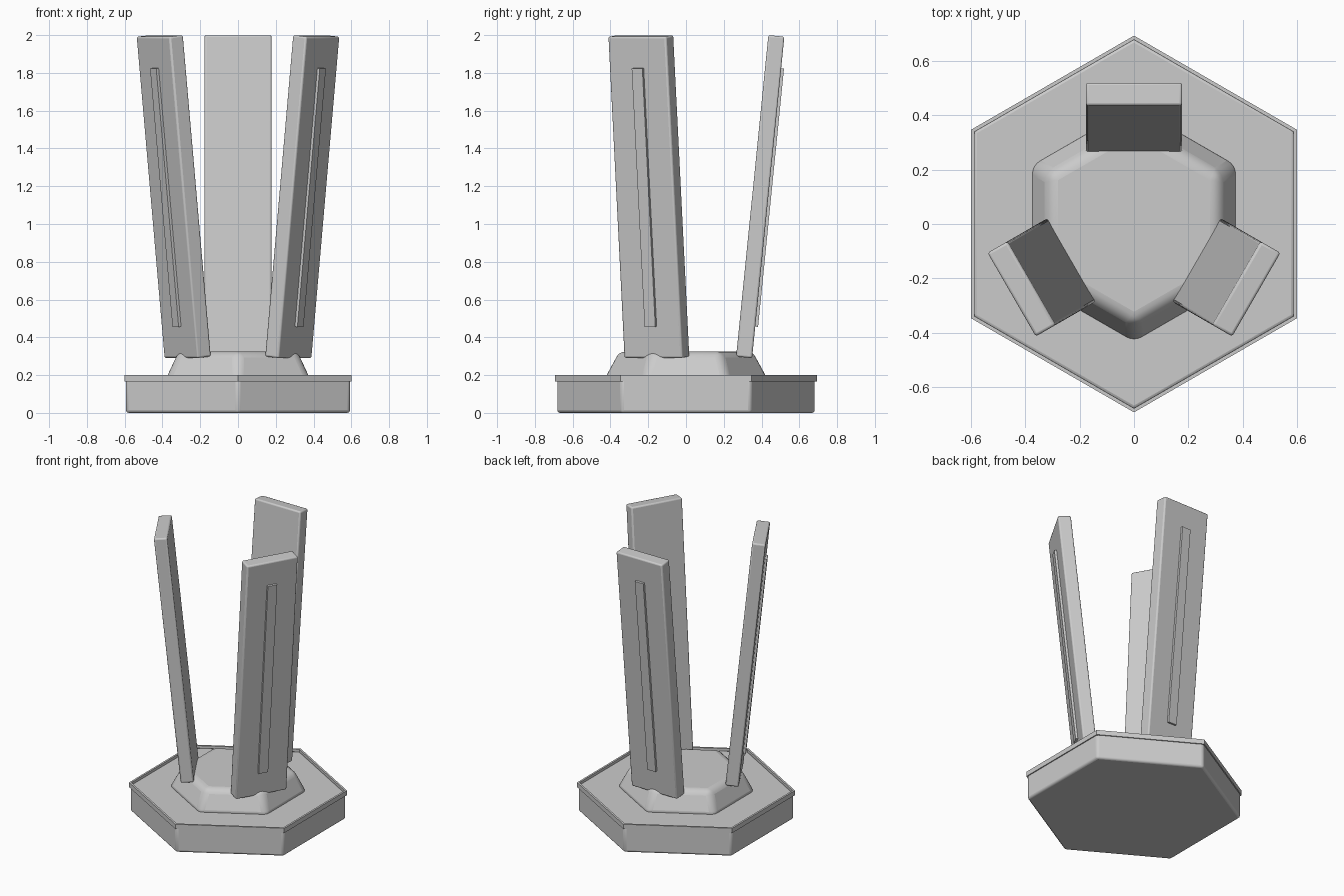
import bpy, bmesh, math
from mathutils import Matrix

cube = bpy.data.objects.get("Cube")
if cube:
    bpy.data.objects.remove(cube)

grey = bpy.data.materials.new("light grey")
grey.use_nodes = True
COLOUR = (0.6, 0.6, 0.6, 1)
grey.diffuse_color = COLOUR
grey.node_tree.nodes["Principled BSDF"].inputs["Base Color"].default_value = COLOUR


def finish(name, bm, bevel=0.0, segments=3):
    """Turn a bmesh into a bevelled, smooth-shaded object."""
    bmesh.ops.recalc_face_normals(bm, faces=bm.faces)
    mesh = bpy.data.meshes.new(name)
    bm.to_mesh(mesh)
    bm.free()
    mesh.materials.append(grey)
    obj = bpy.data.objects.new(name, mesh)
    bpy.context.collection.objects.link(obj)
    if bevel:
        mod = obj.modifiers.new("Bevel", "BEVEL")
        mod.width, mod.segments = bevel, segments
        mod.limit_method = "ANGLE"
    bpy.ops.object.select_all(action="DESELECT")
    obj.select_set(True)
    bpy.context.view_layer.objects.active = obj
    bpy.ops.object.shade_smooth_by_angle(angle=math.radians(32))
    return obj


def hexagon(bm, radius, z):
    """Six vertices with points towards the front and back."""
    angles = [math.radians(30 + 60 * i) for i in range(6)]
    return [bm.verts.new((radius * math.cos(a), radius * math.sin(a), z)) for a in angles]


def hex_loft(name, rings, closed=False, **bevel):
    """Loft hexagons given as (radius, z); cap the ends or close into a band."""
    bm = bmesh.new()
    loops = [hexagon(bm, r, z) for r, z in rings]
    pairs = list(zip(loops, loops[1:]))
    if closed:
        pairs.append((loops[-1], loops[0]))
    else:
        bm.faces.new(loops[0])
        bm.faces.new(loops[-1])
    for a, b in pairs:
        for i in range(6):
            j = (i + 1) % 6
            bm.faces.new((a[i], a[j], b[j], b[i]))
    return finish(name, bm, **bevel)


def box(name, size, matrix, **bevel):
    bm = bmesh.new()
    bmesh.ops.create_cube(bm, size=1, matrix=matrix @ Matrix.Diagonal((*size, 1)))
    return finish(name, bm, **bevel)


# Hexagonal base, its raised rim and the central plinth
hex_loft("base", [(0.685, 0), (0.685, 0.185)], bevel=0.015)
hex_loft("base_rim", [(0.693, 0.167), (0.693, 0.2), (0.678, 0.2), (0.678, 0.167)], closed=True)
hex_loft("plinth", [(0.446, 0.17), (0.363, 0.325)], bevel=0.035, segments=4)

# Three outward-leaning blades, each with a raised strip on its outer face
THICK, LENGTH = 0.085, 1.71
for name, turn in (("back", 0), ("left", -120), ("right", 120)):
    place = (Matrix.Rotation(math.radians(turn), 4, "Z")
             @ Matrix.Translation((0, 0.393, 1.145))
             @ Matrix.Rotation(-0.1, 4, "X"))
    box(name + "_blade", (0.355, THICK, LENGTH), place, bevel=0.01)
    box(name + "_strip", (0.065, 0.03, 1.375),
        place @ Matrix.Translation((0, THICK / 2, 0)))
